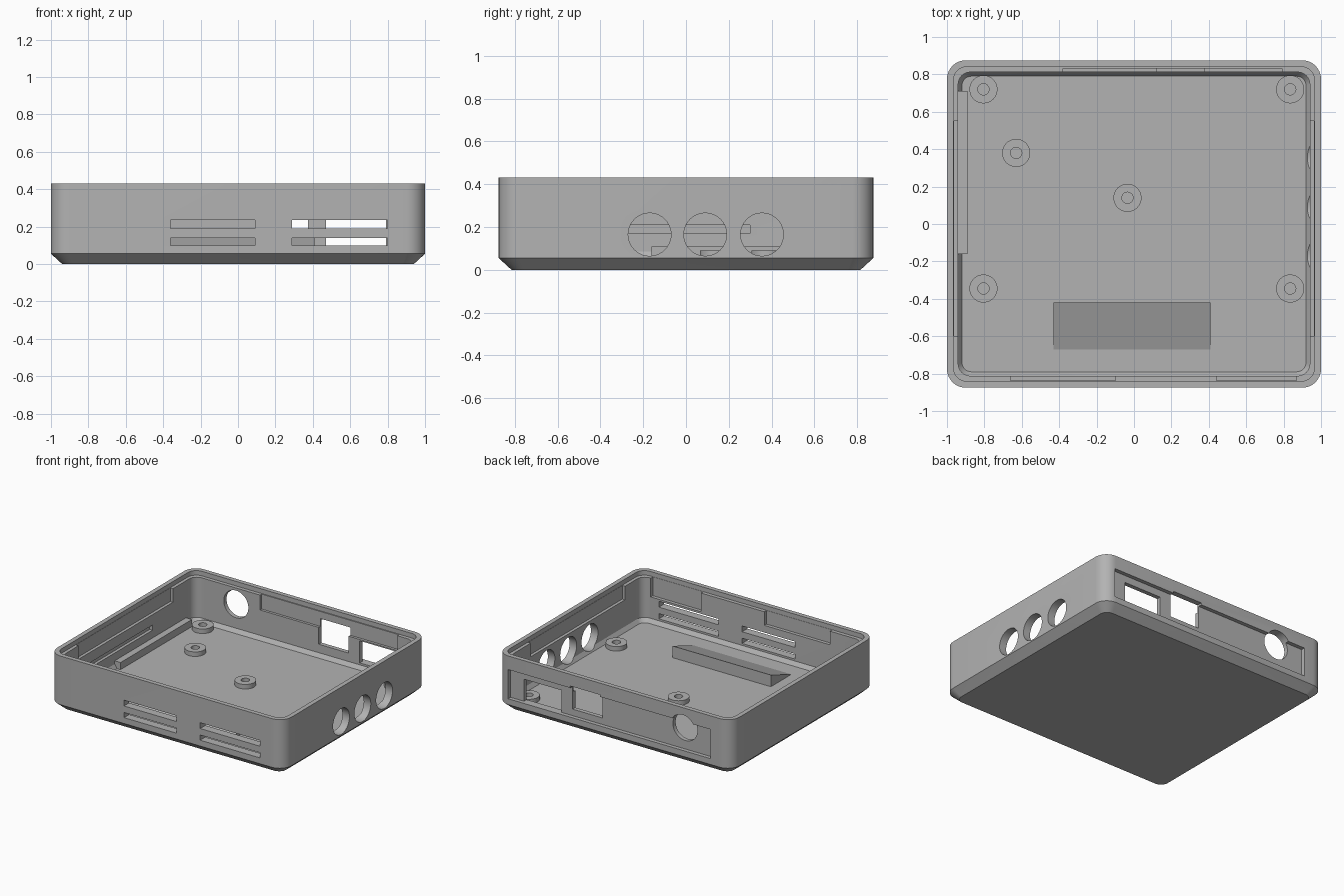
import bpy, bmesh, math
from mathutils import Matrix, Vector

cube = bpy.data.objects.get("Cube")
if cube:
    bpy.data.objects.remove(cube, do_unlink=True)

grey = bpy.data.materials.new("plain grey")
grey.use_nodes = True
colour = (0.45, 0.45, 0.45, 1)
grey.diffuse_color = colour
grey.node_tree.nodes["Principled BSDF"].inputs["Base Color"].default_value = colour

FLOOR = 0.055
HX, HY, TOP = 1.0, 0.875, 0.43


def finish(name, bm):
    bmesh.ops.recalc_face_normals(bm, faces=bm.faces)
    mesh = bpy.data.meshes.new(name)
    bm.to_mesh(mesh)
    bm.free()
    mesh.materials.append(grey)
    ob = bpy.data.objects.new(name, mesh)
    bpy.context.collection.objects.link(ob)
    return ob


def loft(name, layers, steps=8):
    """Stack rounded rectangles given as (half x, half y, radius, z)."""
    bm = bmesh.new()
    rings = []
    for hx, hy, r, z in layers:
        ring = []
        for q, (sx, sy) in enumerate([(1, 1), (-1, 1), (-1, -1), (1, -1)]):
            for i in range(steps + 1):
                a = math.pi / 2 * (q + i / steps)
                ring.append(bm.verts.new((sx * (hx - r) + r * math.cos(a),
                                          sy * (hy - r) + r * math.sin(a), z)))
        rings.append(ring)
    for lo, hi in zip(rings, rings[1:]):
        for i in range(len(lo)):
            j = (i + 1) % len(lo)
            bm.faces.new((lo[i], lo[j], hi[j], hi[i]))
    bm.faces.new(rings[0][::-1])
    bm.faces.new(rings[-1])
    return finish(name, bm)


def box(name, x, y, z):
    bm = bmesh.new()
    size = Vector((x[1] - x[0], y[1] - y[0], z[1] - z[0]))
    mid = Vector((sum(x), sum(y), sum(z))) / 2
    bmesh.ops.create_cube(bm, size=1, matrix=Matrix.Translation(mid) @ Matrix.Diagonal(size.to_4d()))
    return finish(name, bm)


def cylinder(name, centre, radius, depth, axis):
    bm = bmesh.new()
    turn = Vector((0, 0, 1)).rotation_difference(Vector(axis)).to_matrix().to_4x4()
    bmesh.ops.create_cone(bm, cap_ends=True, segments=40, radius1=radius, radius2=radius,
                          depth=depth, matrix=Matrix.Translation(centre) @ turn)
    return finish(name, bm)


def cut(target, cutter):
    mod = target.modifiers.new("cut", "BOOLEAN")
    mod.operation, mod.solver, mod.object = "DIFFERENCE", "EXACT", cutter
    bpy.context.view_layer.objects.active = target
    bpy.ops.object.modifier_apply(modifier=mod.name)
    bpy.data.objects.remove(cutter, do_unlink=True)


# Tray shell with chamfered underside, hollow and rim ledge
case = loft("case_shell", [(HX - 0.06, HY - 0.06, 0.06, 0), (HX, HY, 0.1, 0.055), (HX, HY, 0.1, TOP)])
cut(case, loft("cavity", [(0.92, 0.79, 0.05, FLOOR), (0.94, 0.812, 0.065, 0.085),
                          (0.94, 0.812, 0.065, 0.5)]))
cut(case, loft("rim_ledge", [(0.965, 0.84, 0.07, 0.395), (0.965, 0.84, 0.07, 0.5)]))

# Shallow clearance pockets inside the walls
cut(case, box("front_pocket_a", (0.44, 0.87), (-0.838, -0.7), (0.25, 0.41)))
cut(case, box("front_pocket_b", (-0.66, -0.1), (-0.838, -0.7), (0.29, 0.41)))
cut(case, box("left_pocket", (-0.963, -0.85), (-0.6, 0.55), (0.29, 0.41)))
cut(case, box("left_groove", (-0.963, -0.85), (-0.55, 0.3), (0.17, 0.21)))
cut(case, box("right_pocket", (0.85, 0.963), (-0.6, 0.55), (0.29, 0.41)))
cut(case, box("back_pocket", (-0.38, 0.79), (0.7, 0.832), (0.28, 0.41)))

# Vent slots in the front
for x in ((-0.36, 0.09), (0.29, 0.80)):
    for z in ((0.10, 0.14), (0.19, 0.235)):
        cut(case, box("vent_slot", x, (-1, -0.7), z))

# Three round jacks on the side
for y in (-0.17, 0.09, 0.355):
    cut(case, cylinder("jack_hole", (0.95, y, 0.165), 0.1, 0.4, (1, 0, 0)))

# Recessed back panel with its ports
cut(case, box("panel_recess", (-0.82, 0.905), (0.845, 1), (0.10, 0.325)))
cut(case, box("wide_port", (0.47, 0.79), (0.7, 1), (0.10, 0.27)))
cut(case, box("square_port", (0.12, 0.375), (0.7, 1), (0.15, 0.34)))
cut(case, cylinder("power_hole", (-0.585, 0.85, 0.27), 0.105, 0.4, (0, 1, 0)))

# Screw bosses on the floor
bosses = []
for x, y in ((-0.805, 0.72), (0.835, 0.72), (-0.63, 0.38), (-0.035, 0.14), (-0.805, -0.345), (0.835, -0.345)):
    boss = cylinder("screw_boss", (x, y, FLOOR + 0.01), 0.075, 0.05, (0, 0, 1))
    cut(boss, cylinder("screw_hole", (x, y, FLOOR + 0.03), 0.03, 0.06, (0, 0, 1)))
    bosses.append(boss)

# Support rail along the side wall
box("support_rail", (-0.945, -0.89), (-0.16, 0.71), (FLOOR - 0.01, 0.11))

# Sloping wedge near the front
bm = bmesh.new()
profile = [(-0.67, FLOOR), (-0.42, FLOOR), (-0.42, 0.145)]
face = bm.faces.new([bm.verts.new((-0.43, y, z)) for y, z in profile])
out = bmesh.ops.extrude_face_region(bm, geom=[face])
bmesh.ops.translate(bm, vec=(0.84, 0, 0), verts=[v for v in out["geom"] if isinstance(v, bmesh.types.BMVert)])
finish("floor_wedge", bm)

# Smooth the rounded parts and keep the edges crisp
bpy.ops.object.select_all(action="DESELECT")
for ob in [case] + bosses:
    ob.select_set(True)
bpy.context.view_layer.objects.active = case
bpy.ops.object.shade_smooth_by_angle(angle=math.radians(25))
